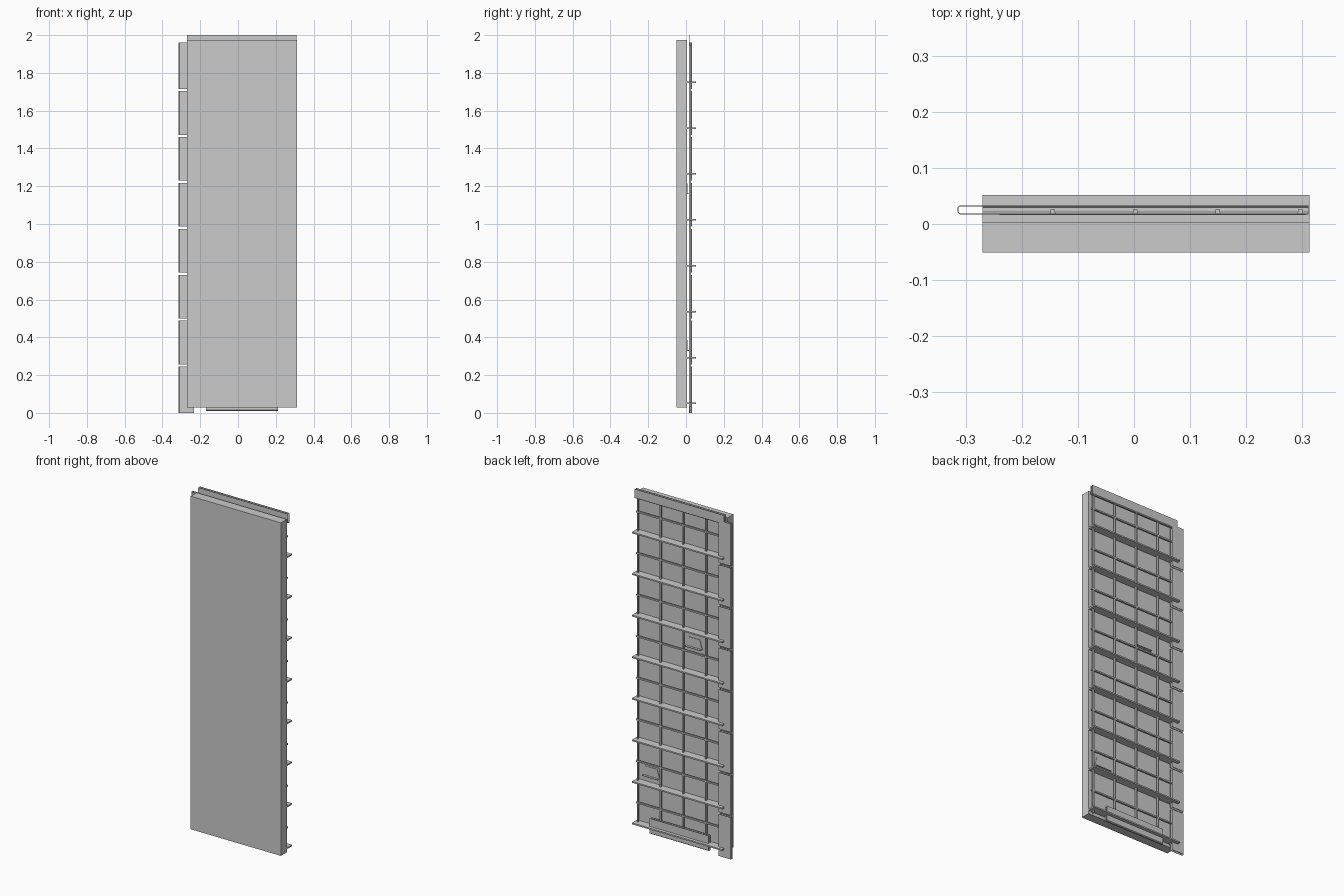
import bpy, bmesh
from mathutils import Vector

if "Cube" in bpy.data.objects:
    bpy.data.objects.remove(bpy.data.objects["Cube"])

RIB_Z = [0.05 + 0.243 * i for i in range(8)]
X0, X1 = -0.27, 0.313          # panel width limits


def finish(bm, name):
    bmesh.ops.recalc_face_normals(bm, faces=bm.faces)
    me = bpy.data.meshes.new(name)
    bm.to_mesh(me)
    bm.free()
    ob = bpy.data.objects.new(name, me)
    bpy.context.collection.objects.link(ob)
    return ob


def box(name, xr, yr, zr):
    bm = bmesh.new()
    bmesh.ops.create_cube(bm, size=1)
    for v in bm.verts:
        v.co = Vector([(r[0] + r[1]) / 2 + c * (r[1] - r[0])
                       for r, c in zip((xr, yr, zr), v.co)])
    return finish(bm, name)


def prism(name, pts, axis, a, b):
    """Extrude a closed 2D outline along x ('X': pts are y,z), y or z."""
    put = {'X': lambda p: (a, *p), 'Y': lambda p: (p[0], a, p[1]),
           'Z': lambda p: (*p, a)}[axis]
    bm = bmesh.new()
    f = bm.faces.new([bm.verts.new(put(p)) for p in pts])
    r = bmesh.ops.extrude_face_region(bm, geom=[f])
    d = Vector([(b - a) if axis == c else 0 for c in 'XYZ'])
    bmesh.ops.translate(bm, vec=d, verts=[v for v in r['geom'] if isinstance(v, bmesh.types.BMVert)])
    return finish(bm, name)


def u_outline(closed, opened, y0=0.017, y1=0.033, t=0.002, c=0.004):
    """Thin U with chamfered closed end; pairs are (depth y, distance)."""
    s = 1 if opened > closed else -1
    return [(y0, opened), (y0, closed + s * c), (y0 + c, closed), (y1 - c, closed),
            (y1, closed + s * c), (y1, opened), (y1 - t, opened),
            (y1 - t, closed + s * c), (y1 - c, closed + s * t),
            (y0 + c, closed + s * t), (y0 + t, closed + s * c), (y0 + t, opened)]


# Solid facing slab
box("facing_panel", (X0, X1), (-0.051, 0.004), (0.028, 1.975))

# Horizontal carrier ribs
for i, z in enumerate(RIB_Z):
    box(f"rib_{i}", (X0, X1), (0.004, 0.052), (z - 0.004, z + 0.004))

# Mesh of wires behind the slab
for i in range(4):
    x = -0.145 + 0.147 * i
    box(f"vertical_wire_{i}", (x - 0.004, x + 0.004), (0.016, 0.026), (0.03, 1.95))
for i in range(15):
    z = RIB_Z[0] + 0.123 + 0.1215 * i if i % 2 else RIB_Z[i // 2] + 0.115
    if i % 2 == 0:
        box(f"horizontal_wire_{i}", (-0.24, 0.306), (0.016, 0.026), (z - 0.004, z + 0.004))

# Folded side tongue, split into segments below each rib
cuts = [0.0] + [z - 0.042 for z in RIB_Z[1:]] + [1.962]
side = [(x, y) for y, x in u_outline(-0.315, -0.232)]
for i, (a, b) in enumerate(zip(cuts, cuts[1:])):
    prism(f"side_tongue_{i}", side, 'Z', a + (0.006 if i else 0), b - (0.006 if i < 7 else 0))

# Top channel, open upwards, and bottom tongue
prism("top_channel", u_outline(1.945, 2.0), 'X', X0, X1 - 0.002)
prism("bottom_tongue", u_outline(0.01, 0.10), 'X', -0.17, 0.213)

# Small trapezoid tabs with a lip on the rear face
for i, (x, z) in enumerate([(-0.055, 1.16), (0.22, 0.33)]):
    prism(f"tab_{i}", [(x - 0.055, z), (x + 0.055, z), (x + 0.038, z + 0.055),
                       (x - 0.038, z + 0.055)], 'Y', 0.003, 0.007)
    box(f"tab_lip_{i}", (x - 0.05, x + 0.05), (0.004, 0.02), (z - 0.002, z + 0.002))
